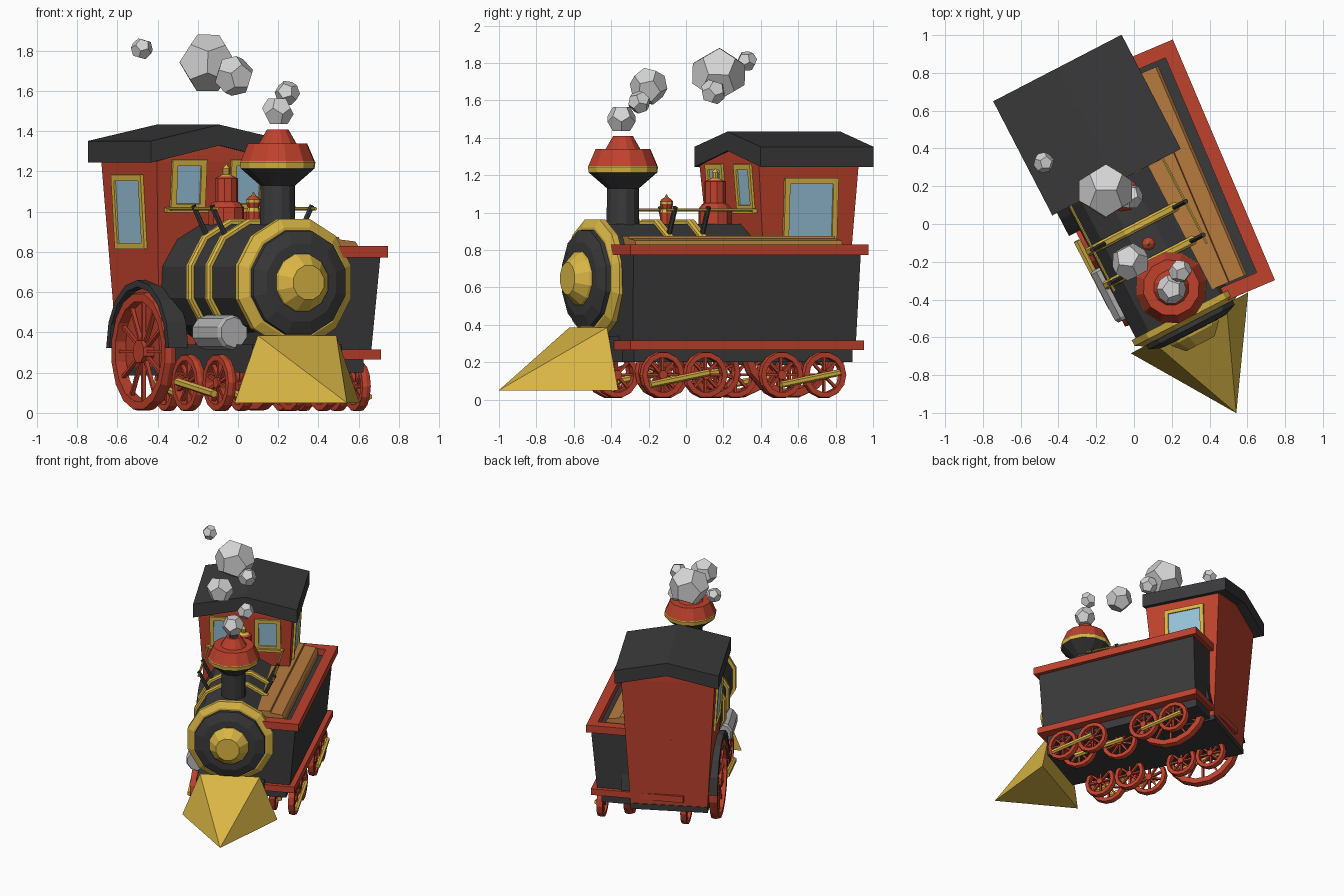
import bpy, bmesh, math
from mathutils import Matrix, Vector

if "Cube" in bpy.data.objects:
    bpy.data.objects.remove(bpy.data.objects["Cube"])

PAL = {"soot_black": (.042, .042, .044), "barn_red": (.52, .054, .026), "brass": (.70, .47, .06),
       "steel_grey": (.46, .46, .46), "smoke_grey": (.66, .66, .66), "window_blue": (.31, .54, .69),
       "wood_brown": (.48, .20, .05)}
MATS = {}
for n, c in PAL.items():
    MATS[n] = bpy.data.materials.new(n)
    MATS[n].diffuse_color = (*c, 1)
K, R, Y, G, S, B, W = PAL

T = lambda x, y, z: Matrix.Translation((x, y, z))
rot = lambda deg, ax: Matrix.Rotation(math.radians(deg), 4, ax)
LOCO = rot(27.4, 'Z') @ T(.02, 0, 0)     # engine frame, forward is -y
TENDER = rot(23, 'Z')                    # tender sits at a slightly different angle
ALONG = rot(90, 'X')                     # turned parts pointing forward
ACROSS = rot(90, 'Y')                    # turned parts pointing sideways


class Part:
    def __init__(self, name, frame):
        self.name, self.frame, self.bm, self.slots = name, frame, bmesh.new(), []

    def face(self, verts, mat):
        if mat not in self.slots:
            self.slots.append(mat)
        self.bm.faces.new(verts).material_index = self.slots.index(mat)

    def lathe(self, prof, mats, M, n=12, a0=0, a1=360, loop=False):
        full = a1 - a0 == 360
        if isinstance(mats, str):
            mats = [mats] * len(prof)
        off = math.pi / n if full else 0
        rings = []
        for i in range(n if full else n + 1):
            a = math.radians(a0 + (a1 - a0) * i / n) + off
            rings.append([self.bm.verts.new(M @ Vector((r * math.cos(a), r * math.sin(a), h)))
                          for r, h in prof])
        m = len(prof)
        for i in range(n):
            p, q = rings[i], rings[(i + 1) % len(rings)]
            for j in range(m if loop else m - 1):
                k = (j + 1) % m
                self.face((p[j], q[j], q[k], p[k]), mats[j])
        if not full:
            self.face(rings[0], mats[0])
            self.face(rings[-1], mats[0])

    def rod(self, a, b, r, mat, n=6):
        a, b = Vector(a), Vector(b)
        d = b - a
        M = Matrix.Translation(a) @ d.to_track_quat('Z', 'Y').to_matrix().to_4x4()
        self.lathe([(0, 0), (r, 0), (r, d.length), (0, d.length)], mat, M, n)

    def frustum(self, lo, hi, z0, z1, mat, M=Matrix()):
        v = []
        for (x0, x1, y0, y1), z in ((lo, z0), (hi, z1)):
            v += [self.bm.verts.new(M @ Vector(p)) for p in
                  ((x0, y0, z), (x1, y0, z), (x1, y1, z), (x0, y1, z))]
        for f in ((3, 2, 1, 0), (4, 5, 6, 7), (0, 1, 5, 4), (1, 2, 6, 5), (2, 3, 7, 6), (3, 0, 4, 7)):
            self.face([v[i] for i in f], mat)

    def box(self, x0, x1, y0, y1, z0, z1, mat, M=Matrix()):
        self.frustum((x0, x1, y0, y1), (x0, x1, y0, y1), z0, z1, mat, M)

    def prism(self, prof, y0, y1, mat):
        a, b = [[self.bm.verts.new((x, y, z)) for x, z in prof] for y in (y0, y1)]
        self.face(a, mat)
        self.face(b[::-1], mat)
        for i in range(len(prof)):
            j = (i + 1) % len(prof)
            self.face((a[i], b[i], b[j], a[j]), mat)

    def done(self):
        bm = self.bm
        bmesh.ops.remove_doubles(bm, verts=bm.verts, dist=1e-5)
        bmesh.ops.recalc_face_normals(bm, faces=bm.faces)
        bm.transform(self.frame)
        me = bpy.data.meshes.new(self.name)
        bm.to_mesh(me)
        bm.free()
        for s in self.slots:
            me.materials.append(MATS[s])
        ob = bpy.data.objects.new(self.name, me)
        bpy.context.collection.objects.link(ob)


def wheel(name, frame, x, y, r, t, spokes, n=14):
    p = Part(name, frame)
    M = T(x, y, r + .005) @ ACROSS
    w = r * .07 + .017
    p.lathe([(r - w * 1.3, -t), (r - w * .2, -t), (r, 0), (r - w * .2, t), (r - w * 1.3, t)], R, M, n, loop=True)
    p.lathe([(0, -t), (r * .2, -t), (r * .2, t), (0, t)], R, M, 8)
    for i in range(spokes):
        p.box(0, r - w, -.007, .007, -.01, .01, R, M @ rot(360 * i / spokes, 'Z'))
    p.done()


def window(name, M, w, h, sill=False):
    p = Part(name, LOCO)
    f = .03
    p.box(-w + f, w - f, -.006, .02, -h + f, h - f, B, M)
    for s in (-1, 1):
        a, b = sorted((s * w, s * (w - f)))
        p.box(a, b, -.016, .02, -h, h, Y, M)
        a, b = sorted((s * h, s * (h - f)))
        p.box(-w, w, -.016, .02, a, b, Y, M)
    if sill:
        p.box(-w - .03, w + .02, -.03, .02, -h - .012, -h + .01, Y, M)
    p.done()


# Boiler with brass bands and domed front
p = Part("boiler", LOCO)
p.lathe([(0, -.35), (.30, -.35), (.30, .56), (0, .56)], K, T(0, 0, .65) @ ALONG)
p.done()
p = Part("boiler_bands", LOCO)
for y in (-.22, -.02):
    p.lathe([(.28, -.024), (.315, -.024), (.325, -.012), (.325, .012), (.315, .024), (.28, .024)], Y,
            T(0, y, .65) @ ALONG)
p.lathe([(.28, .54), (.325, .54), (.325, .575), (.28, .60), (0, .60)], Y, T(0, 0, .65) @ ALONG)
p.done()
p = Part("boiler_front", LOCO)
p.lathe([(.268, .57), (.266, .625), (.20, .65), (.148, .652), (.145, .665), (.088, .725), (0, .725)],
        [K, K, K, Y, Y, Y], T(0, 0, .648) @ ALONG)
p.done()

# Chimney and domes
p = Part("chimney", LOCO)
p.lathe([(.09, .85), (.088, 1.13), (.188, 1.215), (.192, 1.245), (.189, 1.25), (.15, 1.34),
         (.095, 1.34), (.054, 1.41), (.035, 1.41), (.035, 1.36), (0, 1.36)],
        [K, K, Y, Y, R, R, R, R, K, K], T(0, -.39, 0))
p.done()
p = Part("steam_dome", LOCO)
p.lathe([(.09, .9), (.09, 1.02), (.07, 1.045), (.058, 1.05), (.058, 1.165), (.04, 1.175),
         (.018, 1.185), (.018, 1.215), (.006, 1.23), (0, 1.24)],
        [R, R, R, R, R, Y, Y, Y, Y], T(0, .165, 0), 10)
p.done()
p = Part("sand_dome", LOCO)
p.lathe([(.036, .9), (.036, 1.0), (.028, 1.02), (.036, 1.045), (.036, 1.06), (.025, 1.072),
         (.012, 1.08), (0, 1.10)], [R, Y, R, Y, R, R, Y], T(0, -.128, 0), 8)
p.done()

# Handrails on leaning posts
p = Part("handrails", LOCO)
for s in (-1, 1):
    p.rod((s * .275, -.27, 1.015), (s * .275, .27, 1.015), .008, Y)
    for y in (-.22, -.02):
        p.rod((s * .205, y, .88), (s * .28, y, 1.03), .014, K)
p.done()

# Cab, roof and windows
p = Part("cab", LOCO)
p.frustum((-.283, .283, .34, .785), (-.345, .345, .25, .85), .225, 1.25, R)
p.prism([(-.345, 1.25), (.345, 1.25), (0, 1.34)], .25, .85, R)
p.done()
p = Part("cab_roof", LOCO)
p.prism([(-.383, 1.352), (0, 1.433), (.383, 1.352), (.383, 1.245), (0, 1.33), (-.383, 1.245)], .239, .92, K)
p.done()
for s, side in ((-1, "left"), (1, "right")):
    window("front_window_" + side, T(s * .165, .263, 1.135) @ rot(5, 'X'), .096, .125, True)
    window("side_window_" + side, T(s * .33, .565, 1.0) @ rot(s * 90, 'Z') @ rot(3.5, 'X'), .16, .185)

# Underframe, footplate and cowcatcher
p = Part("underframe", LOCO)
p.box(-.25, .25, -.6, .6, .2, .34, K)
p.box(-.285, .285, .33, .79, .185, .23, K)
p.done()
p = Part("cowcatcher", LOCO)
tl, tr, bl, br, tip = [p.bm.verts.new(v) for v in
                       ((-.22, -.6, .385), (.22, -.6, .385), (-.35, -.6, .05), (.35, -.6, .05), (0, -1.138, .05))]
for f in ((tl, tr, tip), (tl, tip, bl), (tr, br, tip), (bl, tip, br), (tl, bl, br, tr)):
    p.face(f, Y)
p.done()

# Engine running gear on both sides
for s, side in ((-1, "left"), (1, "right")):
    wheel("drive_wheel_" + side, LOCO, s * .318, .445, .3, .03, 12, 16)
    for i, y in enumerate((-.32, .015)):
        wheel(f"small_wheel_{side}_{i}", LOCO, s * .29, y, .145, .022, 10)
    p = Part("wheel_fender_" + side, LOCO)
    p.lathe([(.305, -.055), (.338, -.055), (.338, .055), (.305, .055)], K, T(s * .3, .44, .322) @ ACROSS,
            8, 90, 270, True)
    p.done()
    p = Part("connecting_rod_" + side, LOCO)
    p.rod((s * .33, .06, .155), (s * .33, -.34, .095), .02, Y)
    p.done()
    p = Part("steam_cylinder_" + side, LOCO)
    p.lathe([(0, .12), (.075, .12), (.087, .135), (.087, .405), (.075, .425), (0, .425)], G,
            T(s * .262, 0, .40) @ ALONG, 10)
    p.done()

# Tender body, trim and firewood
p = Part("tender_body", TENDER)
p.frustum((-.09, .497, -.52, .775), (-.115, .542, -.535, .785), .29, .778, K)
p.box(-.1, .465, -.5, .77, .2, .29, K)
p.done()
p = Part("tender_trim", TENDER)
p.box(-.15, .538, -.55, .805, .265, .315, R)
for x0, x1, y0, y1 in ((-.125, -.06, -.565, .81), (.497, .571, -.565, .819),
                       (-.06, .497, -.565, -.49), (-.06, .497, .745, .819)):
    p.box(x0, x1, y0, y1, .772, .83, R)
p.done()
p = Part("firewood", TENDER)
p.prism([(-.04, .77), (0, .86), (.08, .875), (.34, .875), (.345, .862), (.43, .852), (.445, .83), (.445, .77)],
        -.48, .72, W)
p.done()

# Tender wheels and rods
for s, x in (("left", -.13), ("right", .495)):
    for i, y in enumerate((-.35, -.10, .34, .59)):
        wheel(f"tender_wheel_{s}_{i}", TENDER, x, y, .127, .022, 8)
    p = Part("tender_rods_" + s, TENDER)
    d = .03 if x > 0 else -.03
    for y in (-.43, .33):
        p.rod((x + d, y, .08), (x + d, y + .34, .145), .018, Y)
    p.done()

# Smoke puffs: twelve-sided solids built on the face centres of an icosahedron
for i, (x, y, z, r) in enumerate(((.198, -.345, 1.5, .08), (.245, -.25, 1.59, .063), (-.02, -.2, 1.675, .102),
                                  (-.02, .145, 1.645, .07), (-.15, .175, 1.74, .15), (-.478, .325, 1.81, .056))):
    p = Part(f"smoke_puff_{i}", T(x, y, z) @ rot(37 * i, 'Z') @ rot(23 * i, 'X'))
    p.slots.append(S)
    ico = bmesh.new()
    bmesh.ops.create_icosphere(ico, subdivisions=1, radius=1)
    for f in ico.faces:
        p.bm.verts.new(f.calc_center_median().normalized() * r)
    ico.free()
    bmesh.ops.convex_hull(p.bm, input=p.bm.verts)
    p.done()

for m in bpy.data.materials:
    if m.users and not m.is_grease_pencil:
        m.use_nodes = True
        m.node_tree.nodes["Principled BSDF"].inputs["Base Color"].default_value = m.diffuse_color
